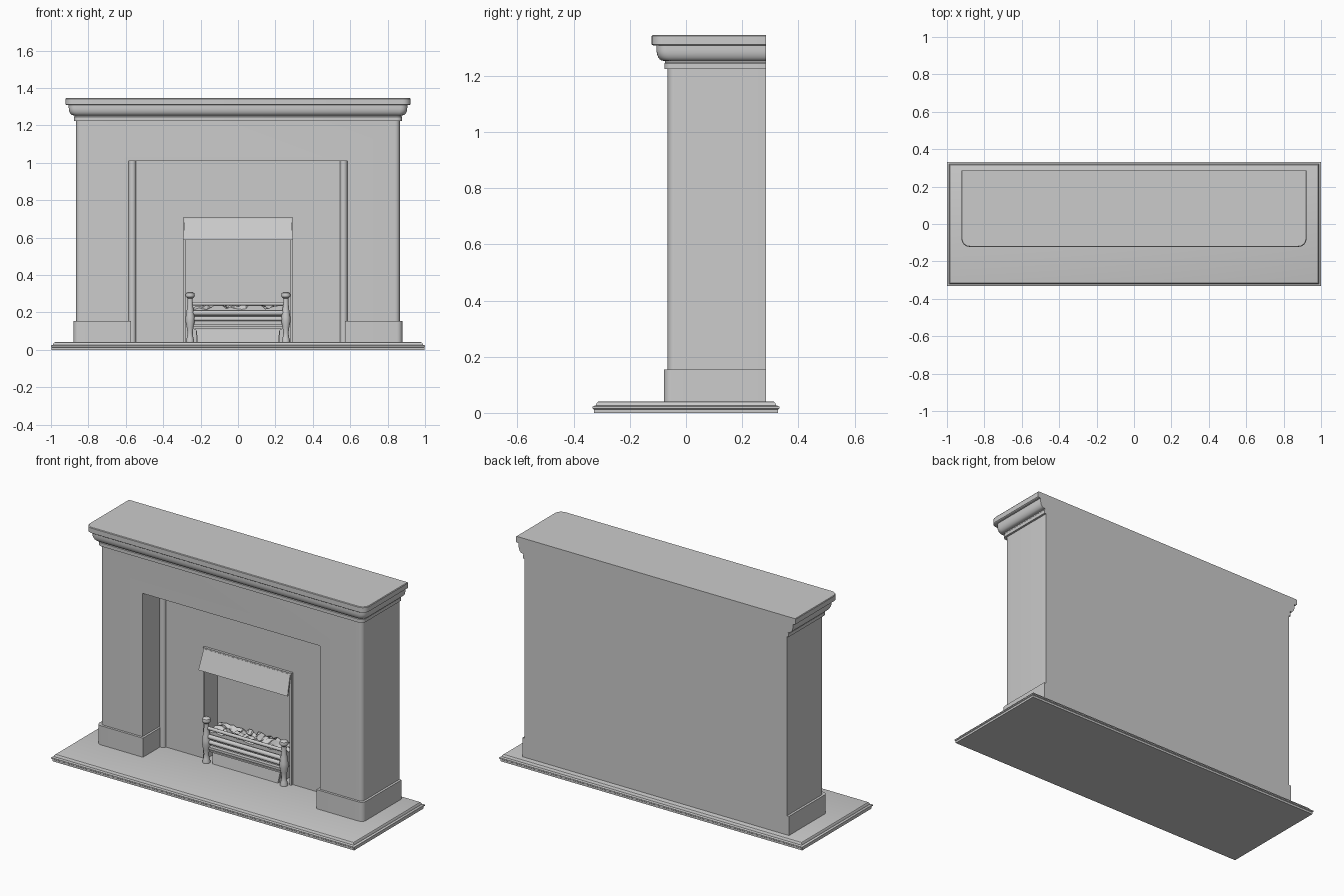
import bpy, bmesh, math, random
from math import sin, cos, pi, radians

if "Cube" in bpy.data.objects:
    bpy.data.objects.remove(bpy.data.objects["Cube"])

random.seed(4)


def make(name, bm, angle=30):
    bmesh.ops.recalc_face_normals(bm, faces=bm.faces)
    me = bpy.data.meshes.new(name)
    bm.to_mesh(me)
    bm.free()
    ob = bpy.data.objects.new(name, me)
    bpy.context.collection.objects.link(ob)
    smooth(ob, angle)
    return ob


def smooth(ob, angle=30):
    ob.data.shade_smooth()
    ob.data.set_sharp_from_angle(angle=radians(angle))


def loft(name, rings):
    """Skin a stack of closed rings and cap both ends."""
    bm = bmesh.new()
    vs = [[bm.verts.new(p) for p in r] for r in rings]
    n = len(rings[0])
    for a, b in zip(vs, vs[1:]):
        for i in range(n):
            j = (i + 1) % n
            bm.faces.new((a[i], a[j], b[j], b[i]))
    bm.faces.new(vs[0])
    bm.faces.new(vs[-1])
    return make(name, bm)


def box(name, x0, x1, y0, y1, z0, z1):
    return loft(name, [[(x0, y0, z), (x1, y0, z), (x1, y1, z), (x0, y1, z)] for z in (z0, z1)])


def footprint(o, z):
    """Surround plan outline grown by o: flat back, rounded front corners."""
    w, f, r = 0.865 + o, -0.065 - o, 0.025 + o * 0.3
    right = [(w - r + r * sin(a), f + r - r * cos(a)) for a in [i * pi / 12 for i in range(7)]]
    left = [(-x, y) for x, y in reversed(right)]
    return [(x, y, z) for x, y in left + right + [(w, 0.285), (-w, 0.285)]]


def lathe(name, x, y, profile, n=16):
    return loft(name, [[(x + r * cos(2 * pi * i / n), y + r * sin(2 * pi * i / n), z)
                        for i in range(n)] for r, z in profile])


def bar(name, half, y, z, r, n=14):
    return loft(name, [[(x, y + r * cos(2 * pi * i / n), z + r * sin(2 * pi * i / n))
                        for i in range(n)] for x in (-half, half)])


def cut(ob, cutter):
    m = ob.modifiers.new("cut", 'BOOLEAN')
    m.operation, m.solver, m.object = 'DIFFERENCE', 'EXACT', cutter
    bpy.context.view_layer.objects.active = ob
    bpy.ops.object.modifier_apply(modifier=m.name)
    bpy.data.objects.remove(cutter)
    smooth(ob)


# Hearth slab with moulded edge
hearth_edge = [(-.004, 0), (-.004, .012), (0, .015), (0, .022), (-.004, .025),
               (-.011, .026), (-.013, .034), (-.017, .039), (-.023, .041)]
loft("hearth", [[(sx * (1 + o), sy * (.332 + o), z) for sx, sy in
                 ((-1, -1), (1, -1), (1, 1), (-1, 1))] for o, z in hearth_edge])

# Surround body with main recess and firebox opening
body = loft("surround", [footprint(0, .04), footprint(0, 1.23)])
cut(body, box("recess_cutter", -.585, .585, -.3, .10, -.1, 1.01))
cut(body, box("firebox_cutter", -.28, .28, 0, .205, -.1, .70))

# Plinth blocks under the legs
plinth = loft("plinths", [footprint(.014, z) for z in (.04, .155)])
cut(plinth, box("plinth_cutter", -.572, .572, -.3, .4, -.1, .3))

# Mantel shelf: band, ovolo and top slab
mantel = [(.012, 1.224), (.012, 1.244), (.009, 1.248), (.009, 1.252), (.018, 1.254)]
mantel += [(.018 + .022 * sin(a), 1.293 - .039 * cos(a)) for a in [i * pi / 12 for i in range(1, 7)]]
mantel += [(.040, 1.308), (.053, 1.309), (.057, 1.312), (.057, 1.341), (.054, 1.345)]
loft("mantel_shelf", [footprint(o, z) for o, z in mantel])

# Half-round strips at the sides of the recess
for side in (-1, 1):
    loft("recess_strip", [[(side * (.565 + .02 * cos(a)), .102 - .02 * sin(a), z)
                           for a in [i * pi / 10 for i in range(11)]] for z in (.04, 1.009)])

# Metal trim round the firebox
for side in (-1, 1):
    box("trim_side", side * .286 - .006, side * .286 + .006, .085, .102, .04, .71)
box("trim_top", -.28, .28, .085, .102, .698, .71)

# Sloping hood
loft("hood", [[(s * .285, .092, .702), (s * .285, .084, .702),
               (s * .294, .046, .588), (s * .294, .054, .586)] for s in (-1, 1)])

# Turned posts of the fire basket
post = [(.022, .04), (.022, .05), (.017, .065), (.014, .09), (.018, .12), (.024, .15), (.024, .175),
        (.019, .205), (.014, .25), (.014, .275), (.023, .283), (.025, .292), (.022, .303), (.012, .309)]
for side in (-1, 1):
    lathe("basket_post", side * .256, .068, post)

# Basket bars and lower rail
for z, r in ((.246, .010), (.197, .013), (.165, .012)):
    bar("basket_bar", .25, .07, z, r)
box("basket_rail", -.25, .25, .062, .085, .124, .138)

# Ash pan with raised rim
box("ash_pan", -.225, .225, .085, .19, .04, .11)
loft("ash_pan_front", [[(s * .215, .068, .04), (s * .225, .078, .112),
                        (s * .225, .088, .112), (s * .215, .088, .04)] for s in (-1, 1)])
box("ash_pan_lip", -.232, .232, .07, .09, .106, .115)

# Coal bed with rough top
bm = bmesh.new()
bmesh.ops.create_grid(bm, x_segments=24, y_segments=6, size=1)
for v in bm.verts:
    v.co = (v.co.x * .25, .14 + v.co.y * .055, .225 + random.uniform(-.012, .018))
rim = [e for e in bm.edges if e.is_boundary]
ext = bmesh.ops.extrude_edge_only(bm, edges=rim)["geom"]
for v in ext:
    if isinstance(v, bmesh.types.BMVert):
        v.co.z = .135
bmesh.ops.holes_fill(bm, edges=[e for e in bm.edges if e.is_boundary], sides=0)
make("coal_bed", bm, 20)
